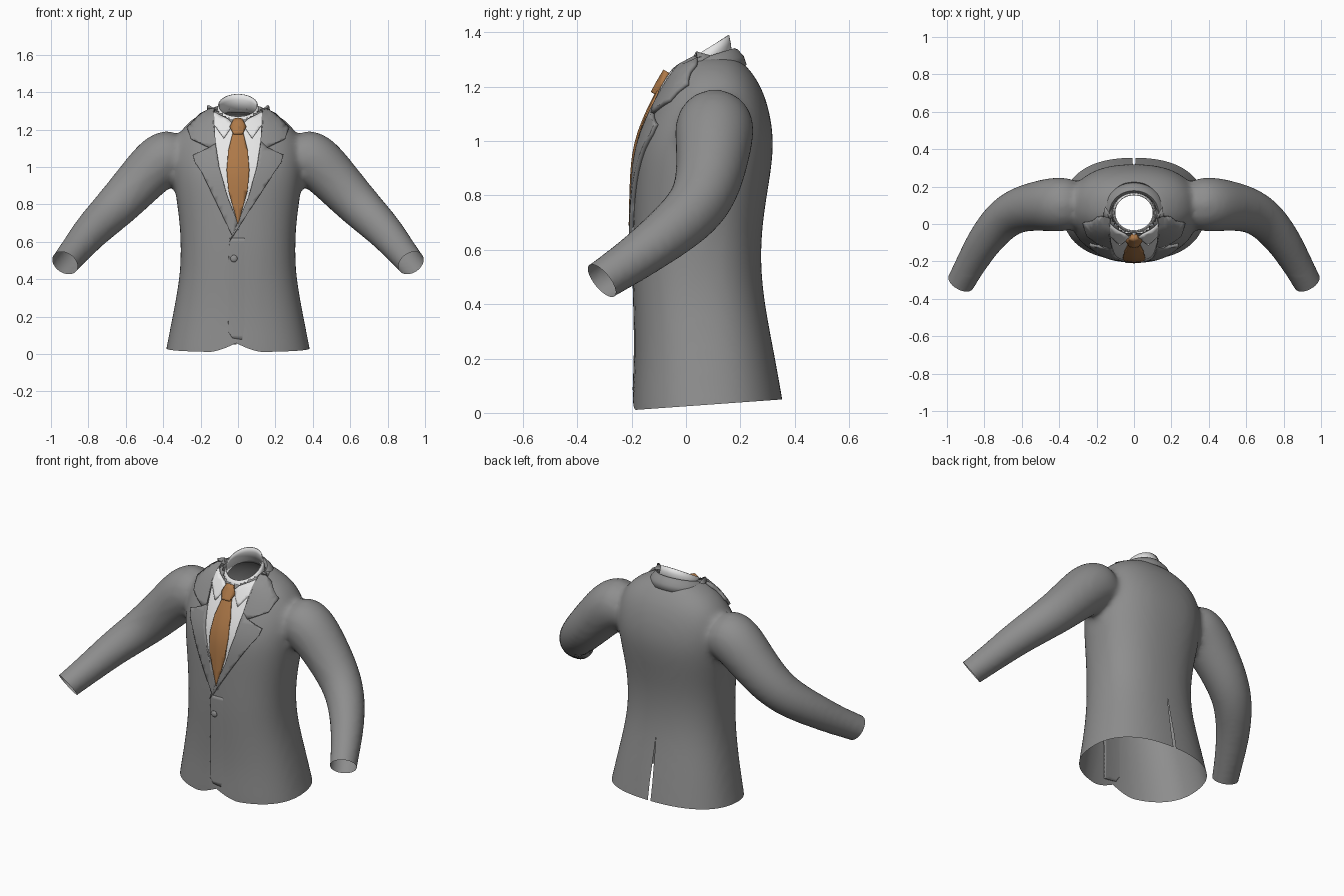
import bpy, bmesh
from math import sin, cos, pi, radians, copysign
from mathutils import Vector
from mathutils.bvhtree import BVHTree

if "Cube" in bpy.data.objects:
    bpy.data.objects.remove(bpy.data.objects["Cube"], do_unlink=True)


def material(name, rgb):
    m = bpy.data.materials.new(name)
    m.use_nodes = True
    m.diffuse_color = (*rgb, 1)
    node = next(n for n in m.node_tree.nodes if n.type == 'BSDF_PRINCIPLED')
    node.inputs["Base Color"].default_value = (*rgb, 1)
    node.inputs["Roughness"].default_value = 0.8
    return m


GREY = material("grey cloth", (0.27, 0.27, 0.27))
WHITE = material("white cotton", (0.8, 0.8, 0.8))
BROWN = material("brown silk", (0.42, 0.19, 0.065))


def finish(bm, name, mat, thickness=0):
    mesh = bpy.data.meshes.new(name)
    bm.to_mesh(mesh)
    bm.free()
    ob = bpy.data.objects.new(name, mesh)
    bpy.context.collection.objects.link(ob)
    mesh.materials.append(mat)
    if thickness:
        s = ob.modifiers.new("thickness", 'SOLIDIFY')
        s.thickness, s.offset = thickness, -1
    bpy.ops.object.select_all(action='DESELECT')
    ob.select_set(True)
    bpy.context.view_layer.objects.active = ob
    bpy.ops.object.shade_smooth_by_angle(angle=radians(50))
    return ob


def loft(bm, rings, closed=True, caps=False):
    rows = [[bm.verts.new(p) for p in r] for r in rings]
    n = len(rows[0])
    for a, b in zip(rows, rows[1:]):
        for i in range(n if closed else n - 1):
            j = (i + 1) % n
            bm.faces.new((a[i], a[j], b[j], b[i]))
    if caps:
        bm.faces.new(rows[0][::-1])
        bm.faces.new(rows[-1])


def superellipse(z, half, front, back, n=28, power=2 / 2.35):
    mid, ry = (front + back) / 2, (back - front) / 2
    ring = []
    for i in range(n):
        c, s = cos(2 * pi * i / n), sin(2 * pi * i / n)
        ring.append((half * copysign(abs(c) ** power, c),
                     mid + ry * copysign(abs(s) ** power, s), z))
    return ring


# Torso: height, half width, front y, back y
TORSO = [(-.15, .42, -.2, .39), (0, .392, -.2, .365), (.2, .352, -.187, .33),
         (.4, .314, -.192, .29), (.55, .306, -.197, .275), (.7, .313, -.195, .282),
         (.85, .335, -.192, .308), (.97, .35, -.184, .325), (1.07, .35, -.15, .318),
         (1.17, .325, -.1, .292), (1.24, .27, -.06, .255), (1.285, .2, -.03, .215),
         (1.315, .13, 0, .185)]
# Sleeve: centre x, y, z and radius
SLEEVE = [(.27, .11, 1.09, .13), (.4, .105, 1.055, .155), (.5, .1, .95, .138),
          (.61, .08, .83, .125), (.7, .03, .74, .113), (.79, -.075, .652, .1),
          (.86, -.19, .565, .087), (.925, -.31, .487, .077), (.98, -.41, .42, .075)]

bm = bmesh.new()
loft(bm, [superellipse(*row) for row in TORSO], caps=True)
path = [Vector(p[:3]) for p in SLEEVE]
for side in (1, -1):
    rings = []
    for i, c in enumerate(path):
        t = (path[min(i + 1, len(path) - 1)] - path[max(i - 1, 0)]).normalized()
        u = t.cross(Vector((0, 1, 0))).normalized()
        v = t.cross(u)
        pts = [c + SLEEVE[i][3] * (u * cos(k * pi / 8) + v * sin(k * pi / 8)) for k in range(16)]
        rings.append([(side * p.x, p.y, p.z) for p in pts])
    loft(bm, rings, caps=True)
bmesh.ops.recalc_face_normals(bm, faces=bm.faces)

# Fuse torso and sleeves into one soft surface
raw = finish(bm, "fused_form", GREY)
raw.modifiers.new("round", 'SUBSURF').levels = 2
mod = raw.modifiers.new("fuse", 'REMESH')
mod.mode, mod.voxel_size = 'VOXEL', 0.018
mod = raw.modifiers.new("soften", 'SMOOTH')
mod.factor, mod.iterations = 0.5, 10
fused = bpy.data.meshes.new_from_object(raw.evaluated_get(bpy.context.evaluated_depsgraph_get()))
bpy.data.objects.remove(raw, do_unlink=True)
bm = bmesh.new()
bm.from_mesh(fused)
bpy.data.meshes.remove(fused)
surface = BVHTree.FromBMesh(bm)


def cut(co, no, test, clear=True):
    co, no = Vector(co), Vector(no).normalized()
    faces = [f for f in bm.faces if test(f.calc_center_median())]
    geom = set(faces)
    for f in faces:
        geom.update(f.edges)
        geom.update(f.verts)
    bmesh.ops.bisect_plane(bm, geom=list(geom), dist=1e-4, plane_co=co, plane_no=no)
    if clear:
        dead = [f for f in bm.faces if test(f.calc_center_median())
                and (f.calc_center_median() - co).dot(no) > 0]
        bmesh.ops.delete(bm, geom=dead, context='FACES')


# Open hem, cuffs and neck
cut((0, -.2, .01), (0, .04, -.56), lambda c: c.z < .2)
for side in (1, -1):
    cut((side * .925, -.31, .487), (side * .4, -.72, -.58), lambda c: c.x * side > .75 and c.z < .7)
neck = [f for f in bm.faces for c in [f.calc_center_median()]
        if c.z > 1.1 and (c.x / .118) ** 2 + ((c.y - .06) / .112) ** 2 < 1]
bmesh.ops.delete(bm, geom=neck, context='FACES')

# Rounded front corners
for v in bm.verts:
    if v.co.y < 0 and v.co.z < .15 and abs(v.co.x) < .2:
        v.co.z += (1 - v.co.z / .15) * .052 * max(0, 1 - abs(v.co.x + .01) / .14) ** 1.5

# Back vent
VENT = .42
cut((0, 0, 0), (1, 0, 0), lambda c: c.y > .1 and c.z < VENT and abs(c.x) < .08, clear=False)
slit = [e for e in bm.edges if all(abs(v.co.x) < 2e-4 and v.co.y > .1 and v.co.z < VENT for v in e.verts)]
bmesh.ops.split_edges(bm, edges=slit)
for v in bm.verts:
    if abs(v.co.x) < 2e-4 and v.co.y > .1 and v.co.z < VENT and v.link_faces:
        x = sum(f.calc_center_median().x for f in v.link_faces)
        if v.is_boundary:
            v.co.x = copysign(.014 * (1 - v.co.z / VENT), x)
finish(bm, "jacket_body", GREY)


# Cloth panel laid on the body, drawn as an x-z outline
def panel(name, outline, mat, lift, thickness=.016, side=1):
    b = bmesh.new()
    b.faces.new([b.verts.new((side * x, 0, z)) for x, z in outline])
    bmesh.ops.triangulate(b, faces=b.faces)
    for axis, start, count in ((0, -.3, 25), (2, .05, 53)):
        no = Vector((axis == 0, 0, axis == 2))
        for i in range(count):
            bmesh.ops.bisect_plane(b, geom=b.verts[:] + b.edges[:] + b.faces[:], dist=1e-5,
                                   plane_co=no * (start + i * .025), plane_no=no)
    b.normal_update()
    bmesh.ops.reverse_faces(b, faces=[f for f in b.faces if f.normal.y > 0])
    for v in b.verts:
        x, z = v.co.x, v.co.z
        loc, nor, _, _ = surface.ray_cast(Vector((x, -1, z)), Vector((0, 1, 0)))
        if loc is None:
            loc, nor, _, _ = surface.find_nearest(Vector((x, .04, z)))
        v.co = loc + nor * (lift(x, z) if callable(lift) else lift)
    return finish(b, name, mat, thickness)


# Shirt front and tie
panel("shirt_front", [(-.15, 1.27), (-.06, 1.235), (0, 1.22), (.06, 1.235), (.15, 1.27),
                      (.12, 1.0), (0, .66), (-.12, 1.0)], WHITE, .004, .004)
panel("tie_blade", [(-.024, 1.19), (.024, 1.19), (.052, 1.08), (.06, .98), (.05, .87),
                    (0, .69), (-.05, .87), (-.06, .98), (-.052, 1.08)], BROWN,
      lambda x, z: .018 - .1 * abs(x))
panel("tie_knot", [(-.022, 1.245), (.022, 1.245), (.044, 1.205), (.024, 1.165),
                   (-.024, 1.165), (-.044, 1.205)], BROWN,
      lambda x, z: .034 - .35 * abs(x), .03)

# Lapels, collar fronts and shirt collar points
COLLAR = [(.125, 1.3), (.16, 1.31), (.2, 1.27), (.265, 1.205), (.245, 1.145), (.15, 1.1),
          (.118, 1.12), (.13, 1.23)]
WING = [(.13, 1.29), (.125, 1.22), (.075, 1.15), (.025, 1.225), (.05, 1.25)]
for side, word in ((1, "left"), (-1, "right")):
    end = [(-.045, .6), (-.03, .63), (.0, .7)] if side == 1 else [(.03, .63), (.0, .7)]
    panel(word + "_lapel", [(.12, 1.13), (.15, 1.1), (.235, 1.06), (.225, 1.02), (.19, .97)] + end
          + [(.055, .84), (.1, 1.0)], GREY, .016 if side == 1 else .013, .02, side)
    panel(word + "_collar_front", COLLAR, GREY, .015, .02, side)
    panel(word + "_shirt_collar_point", WING, WHITE, .011, .012, side)

# Overlapping front edge, fading into the body
panel("front_overlap", [(-.045, .62), (-.05, .5), (-.052, .12), (-.03, .085), (.06, .07), (.08, .62)],
      GREY, lambda x, z: .006 - .07 * (x + .05), .006)

# Button
b = bmesh.new()
bmesh.ops.create_uvsphere(b, u_segments=20, v_segments=10, radius=.019)
hit = surface.ray_cast(Vector((-.022, -1, .51)), Vector((0, 1, 0)))[0]
for v in b.verts:
    v.co = hit + Vector((v.co.x, v.co.y * .5 - .006, v.co.z))
finish(b, "button", GREY)


# Neck bands: rows of radius offset and drop from a tilted ring
def band(name, mat, rows, rx, ry, base, tilt, sweep, thickness):
    b = bmesh.new()
    n = 48
    closed = sweep >= pi
    angles = [-sweep + 2 * sweep * i / (n if closed else n - 1) for i in range(n)]
    loft(b, [[((rx + r) * sin(a), .06 + (ry + r) * cos(a), base + tilt * cos(a) - d)
              for a in angles] for r, d in rows], closed)
    bmesh.ops.recalc_face_normals(b, faces=b.faces)
    finish(b, name, mat, thickness)


band("shirt_collar", WHITE, [(0, 0), (.006, .03), (.012, .085)], .106, .099, 1.33, .06, pi, .006)
band("jacket_collar", GREY, [(-.004, .05), (0, .01), (.01, 0), (.022, .004), (.045, .03), (.056, .062)],
     .121, .108, 1.306, .036, radians(125), .008)
